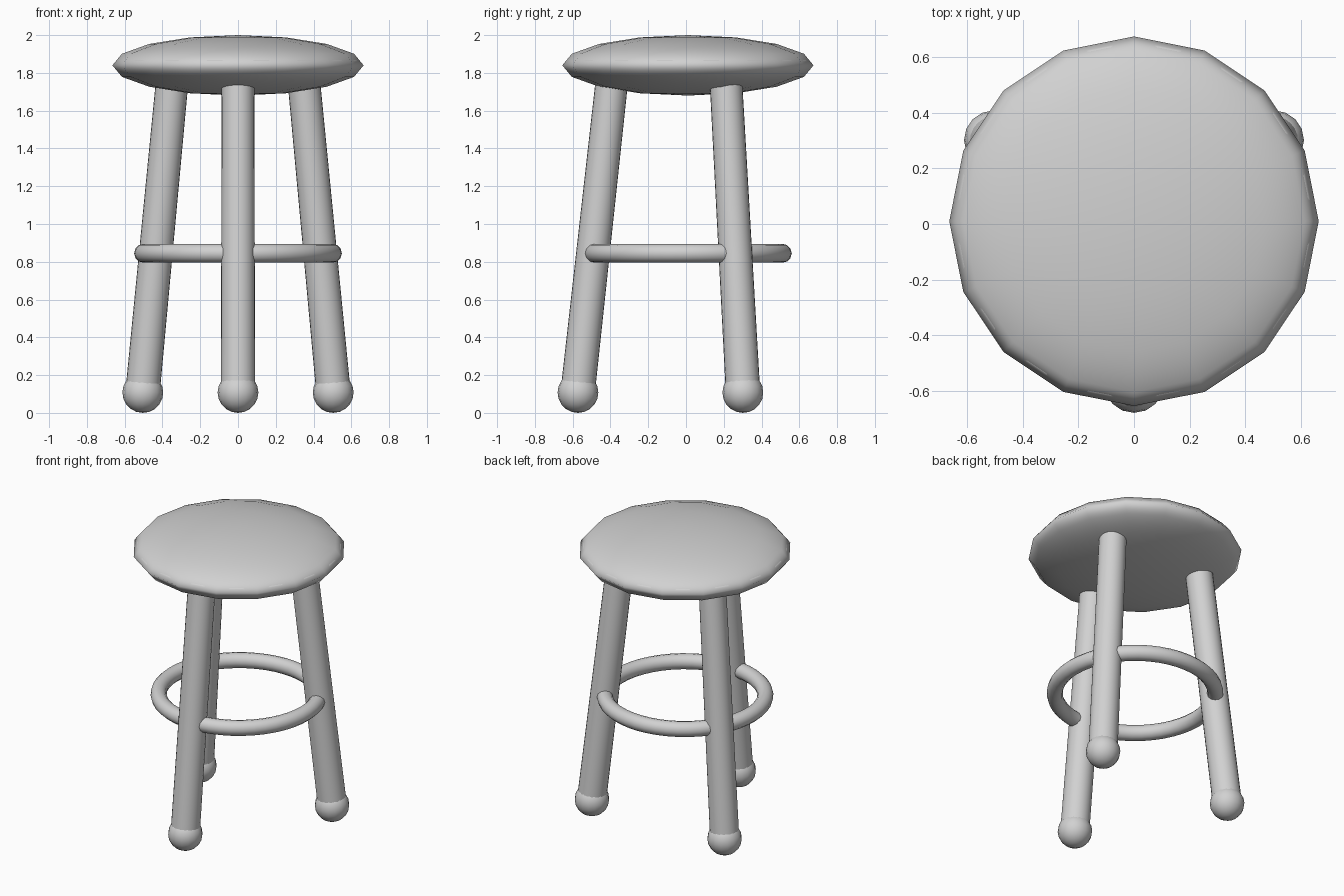
import bpy
from math import radians, sin, cos
from mathutils import Vector

cube = bpy.data.objects.get("Cube")
if cube:
    bpy.data.objects.remove(cube, do_unlink=True)

# One plain grey finish
grey = bpy.data.materials.new("plain_grey")
grey.use_nodes = True
colour = (0.64, 0.64, 0.64, 1)
grey.diffuse_color = colour
grey.node_tree.nodes["Principled BSDF"].inputs["Base Color"].default_value = colour

CY = 0.01  # y of the stool axis


def finish(name):
    ob = bpy.context.object
    ob.name = name
    ob.data.materials.append(grey)
    bpy.ops.object.shade_smooth_by_angle(angle=radians(50))
    return ob


def around(angle, radius, z):
    return Vector((radius * cos(angle), CY + radius * sin(angle), z))


# Seat cushion: flattened sphere
bpy.ops.mesh.primitive_uv_sphere_add(segments=16, ring_count=8, radius=1, location=(0, CY, 1.84))
seat = finish("seat")
seat.scale = (0.665, 0.665, 0.16)

# Seam piping that just breaks through the cushion edge
bpy.ops.mesh.primitive_torus_add(location=(0, CY, 1.85), major_radius=0.62, minor_radius=0.021,
                                 major_segments=48, minor_segments=12)
finish("seat_piping")

# Foot ring
bpy.ops.mesh.primitive_torus_add(location=(0, CY, 0.845), major_radius=0.5, minor_radius=0.05,
                                 major_segments=48, minor_segments=12)
finish("foot_ring")

# Three splayed legs with ball feet
for name, degrees in (("front", -90), ("left", 30), ("right", 150)):
    a = radians(degrees)
    bottom, top = around(a, 0.58, 0.14), around(a, 0.4, 1.78)
    axis = top - bottom
    bpy.ops.mesh.primitive_cone_add(vertices=24, radius1=0.091, radius2=0.086, depth=axis.length,
                                    location=(bottom + top) / 2,
                                    rotation=axis.to_track_quat('Z', 'Y').to_euler())
    finish(name + "_leg")
    bpy.ops.mesh.primitive_uv_sphere_add(segments=16, ring_count=10, radius=0.108,
                                         location=around(a, 0.582, 0.108))
    finish(name + "_foot")
